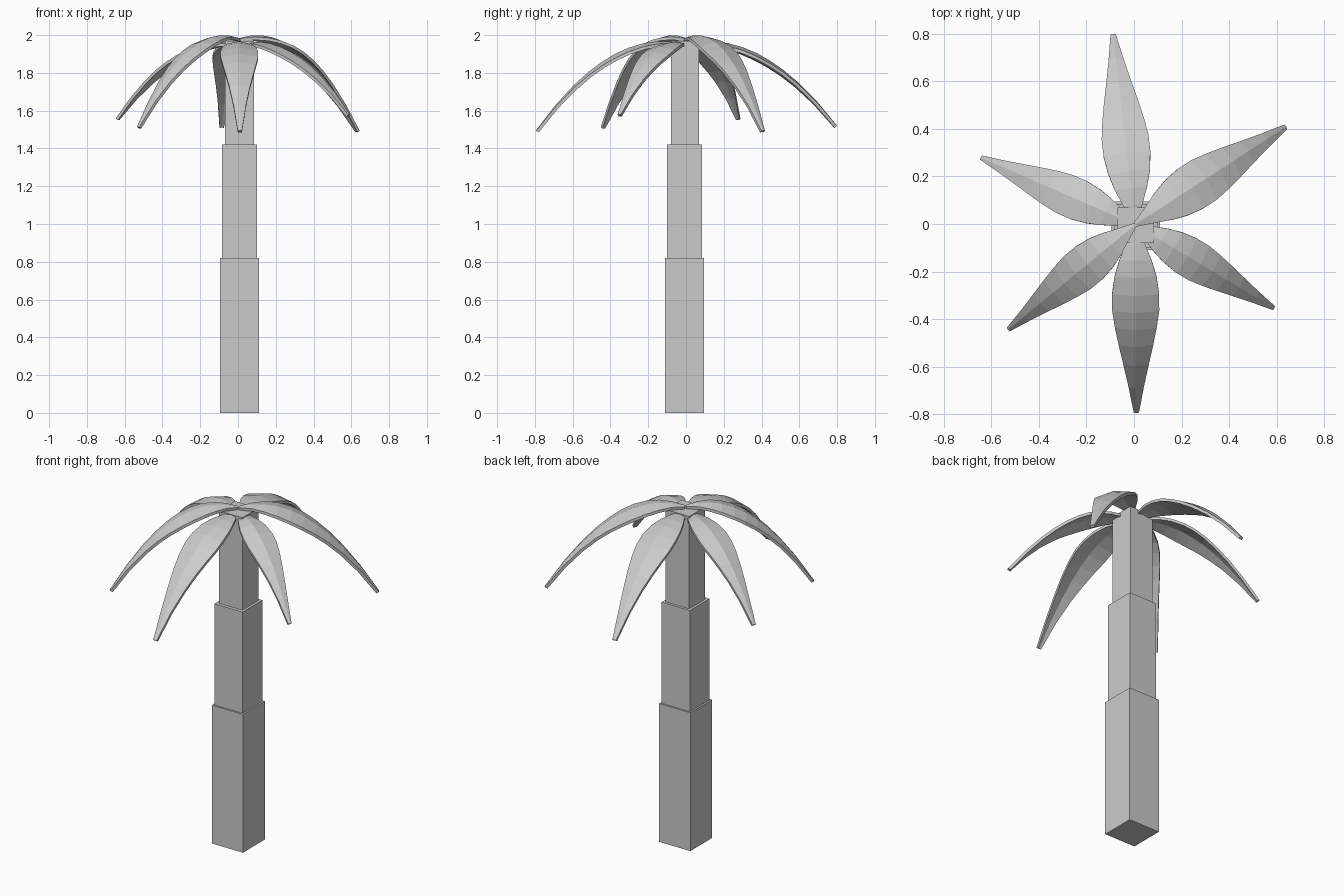
import bpy, bmesh, math

if "Cube" in bpy.data.objects:
    bpy.data.objects.remove(bpy.data.objects["Cube"])


def finish(bm, name):
    bmesh.ops.recalc_face_normals(bm, faces=bm.faces)
    me = bpy.data.meshes.new(name)
    bm.to_mesh(me)
    bm.free()
    ob = bpy.data.objects.new(name, me)
    bpy.context.collection.objects.link(ob)
    return ob


def box(name, x0, x1, y0, y1, z0, z1):
    bm = bmesh.new()
    bmesh.ops.create_cube(bm, size=1)
    for v in bm.verts:
        v.co = ((x0 + x1) / 2 + v.co.x * (x1 - x0),
                (y0 + y1) / 2 + v.co.y * (y1 - y0),
                (z0 + z1) / 2 + v.co.z * (z1 - z0))
    return finish(bm, name)


# stepped square trunk
box("trunk_lower", -0.095, 0.11, -0.11, 0.095, 0, 0.82)
box("trunk_middle", -0.085, 0.10, -0.10, 0.085, 0.82, 1.42)
box("trunk_upper", -0.07, 0.085, -0.08, 0.07, 1.42, 1.968)

# frond outline: (fraction of length, half width)
OUTLINE = [(0, 0.01), (0.1, 0.04), (0.19, 0.068), (0.28, 0.088), (0.38, 0.099),
           (0.47, 0.099), (0.56, 0.088), (0.65, 0.073), (0.75, 0.054),
           (0.87, 0.032), (1, 0.011)]
THICK = 0.016


def frond(name, tx, ty, tip_z, peak_z, width):
    """Arched, ridged leaf running from the trunk centre to a drooping tip."""
    cx, cy = 0.005, -0.003
    dx, dy = tx - cx, ty - cy
    length = math.hypot(dx, dy)
    dx, dy = dx / length, dy / length
    peak = 0.15
    drop = peak_z - tip_z - 0.005
    bm = bmesh.new()
    rings = []
    for t, w in OUTLINE:
        w *= width
        r = t * length
        z = peak_z - drop * ((t - peak) / (1 - peak)) ** 2
        slope = -2 * drop * (t - peak) / (1 - peak) ** 2 / length
        n = math.hypot(1, slope)
        ring = []
        for side, depth in ((-1, 0), (0, 0), (1, 0), (1, 1), (0, 1), (-1, 1)):
            # edges hang below the ridge; underside offset along the leaf normal
            off = -(abs(side) * w * 0.2 + depth * THICK)
            rr = r - slope / n * off
            ring.append(bm.verts.new((cx + dx * rr - dy * w * side,
                                      cy + dy * rr + dx * w * side,
                                      z + off / n)))
        rings.append(ring)
    for a, b in zip(rings, rings[1:]):
        for i in range(6):
            j = (i + 1) % 6
            bm.faces.new((a[i], a[j], b[j], b[i]))
    for ring in (rings[0], rings[-1]):
        bm.faces.new((ring[0], ring[1], ring[4], ring[5]))
        bm.faces.new((ring[1], ring[2], ring[3], ring[4]))
    return finish(bm, name)


# six fronds: tip x, tip y, tip z, crest height, width scale
frond("frond_back", -0.088, 0.80, 1.515, 1.968, 1.0)
frond("frond_back_right", 0.64, 0.41, 1.49, 2.0, 1.0)
frond("frond_front_right", 0.59, -0.355, 1.575, 1.965, 0.85)
frond("frond_front", 0.01, -0.795, 1.49, 1.968, 1.0)
frond("frond_front_left", -0.53, -0.445, 1.51, 2.0, 0.9)
frond("frond_back_left", -0.645, 0.28, 1.555, 1.965, 0.88)
